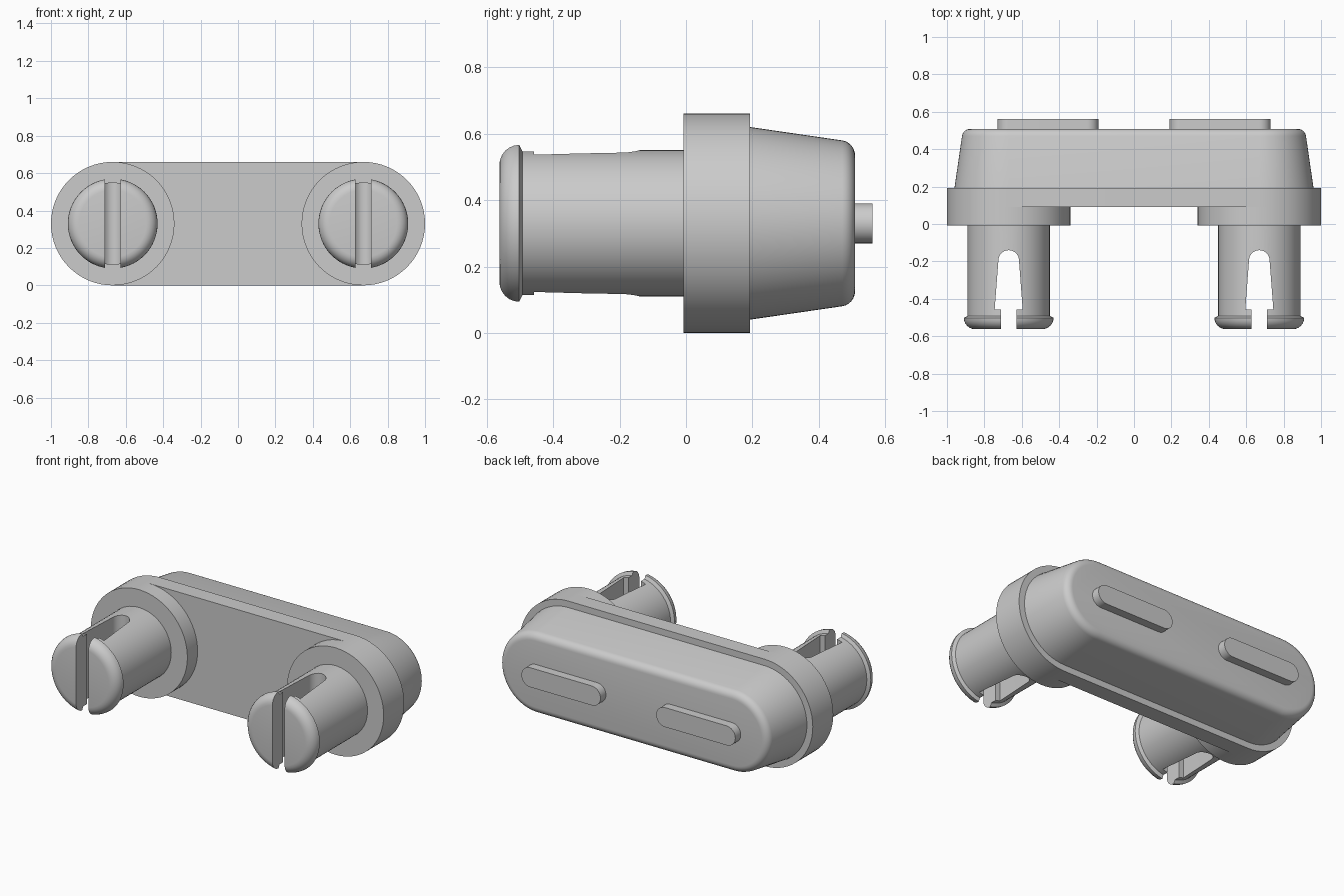
import bpy, bmesh, math

if "Cube" in bpy.data.objects:
    bpy.data.objects.remove(bpy.data.objects["Cube"])

ZC = 0.33      # height of the centre line
PEG_X = 0.67   # sideways position of the pegs and the rounded ends
SEG = 32       # segments per half circle


def finish(name, bm):
    bmesh.ops.remove_doubles(bm, verts=bm.verts, dist=1e-5)
    bmesh.ops.recalc_face_normals(bm, faces=bm.faces)
    me = bpy.data.meshes.new(name)
    bm.to_mesh(me)
    bm.free()
    ob = bpy.data.objects.new(name, me)
    bpy.context.collection.objects.link(ob)
    return ob


def select_only(ob):
    bpy.ops.object.select_all(action='DESELECT')
    ob.select_set(True)
    bpy.context.view_layer.objects.active = ob


def smooth(ob):
    select_only(ob)
    bpy.ops.object.shade_smooth_by_angle(angle=math.radians(28))


def loft(name, cx, half, profile):
    """Stack slot-shaped rings (radius, y) along y; half = 0 gives a round part."""
    bm = bmesh.new()
    rings = []
    for r, y in profile:
        ring = []
        for side in (1, -1):
            for i in range(SEG + 1):
                a = math.pi * i / SEG - math.pi / 2
                ring.append(bm.verts.new((cx + side * (half + r * math.cos(a)), y,
                                          ZC + side * r * math.sin(a))))
        rings.append(ring)
    n = len(rings[0])
    for a, b in zip(rings, rings[1:]):
        for i in range(n):
            j = (i + 1) % n
            bm.faces.new((a[i], a[j], b[j], b[i]))
    bm.faces.new(rings[0])
    bm.faces.new(rings[-1])
    return finish(name, bm)


def fillet(r, y, rad_r, rad_y, start, end, n=6):
    """Quarter-round profile points around the centre (r, y)."""
    pts = []
    for i in range(n + 1):
        a = math.radians(start + (end - start) * i / n)
        pts.append((r + rad_r * math.cos(a), y + rad_y * math.sin(a)))
    return pts


def slot_cutter(cx):
    """Keyhole slot outline in x-y, extruded along z."""
    outline = [(0.042, -0.7), (0.042, -0.457), (0.075, -0.457)]
    outline += [(0.055 * math.cos(a), -0.195 + 0.055 * math.sin(a))
                for a in (math.pi * i / 16 for i in range(17))]
    outline += [(-0.075, -0.457), (-0.042, -0.457), (-0.042, -0.7)]
    bm = bmesh.new()
    face = bm.faces.new([bm.verts.new((cx + x, y, -0.3)) for x, y in outline])
    ext = bmesh.ops.extrude_face_region(bm, geom=[face])
    verts = [v for v in ext['geom'] if isinstance(v, bmesh.types.BMVert)]
    bmesh.ops.translate(bm, verts=verts, vec=(0, 0, 1.3))
    ob = finish("slot_cutter", bm)
    ob.hide_render = True
    return ob


# Body: flange plate, step, tapered cover with rounded rim
smooth(loft("body", 0, PEG_X, [(0.33, 0.092), (0.33, 0.192), (0.29, 0.192)]
            + fillet(0.204, 0.464, 0.046, 0.045, 8, 90)))

# Peg profile: shaft, undercut lip, rounded head
peg_profile = ([(0.22, -0.008), (0.22, -0.492), (0.24, -0.502)]
               + fillet(0.18, -0.502, 0.06, 0.06, 0, -90)[1:])

for side, label in ((-1, "left"), (1, "right")):
    # Round boss at the end of the plate
    smooth(loft(label + "_boss", side * PEG_X, 0, [(0.33, -0.008), (0.33, 0.092)]))

    # Raised rib on the back
    smooth(loft(label + "_rib", side * 0.46, 0.21,
                [(0.06, 0.509), (0.06, 0.562)]))

    # Split snap-in peg
    peg = loft(label + "_peg", side * PEG_X, 0, peg_profile)
    cutter = slot_cutter(side * PEG_X)
    mod = peg.modifiers.new("slot", 'BOOLEAN')
    mod.operation = 'DIFFERENCE'
    mod.solver = 'EXACT'
    mod.object = cutter
    select_only(peg)
    bpy.ops.object.modifier_apply(modifier=mod.name)
    bpy.data.objects.remove(cutter)
    smooth(peg)
